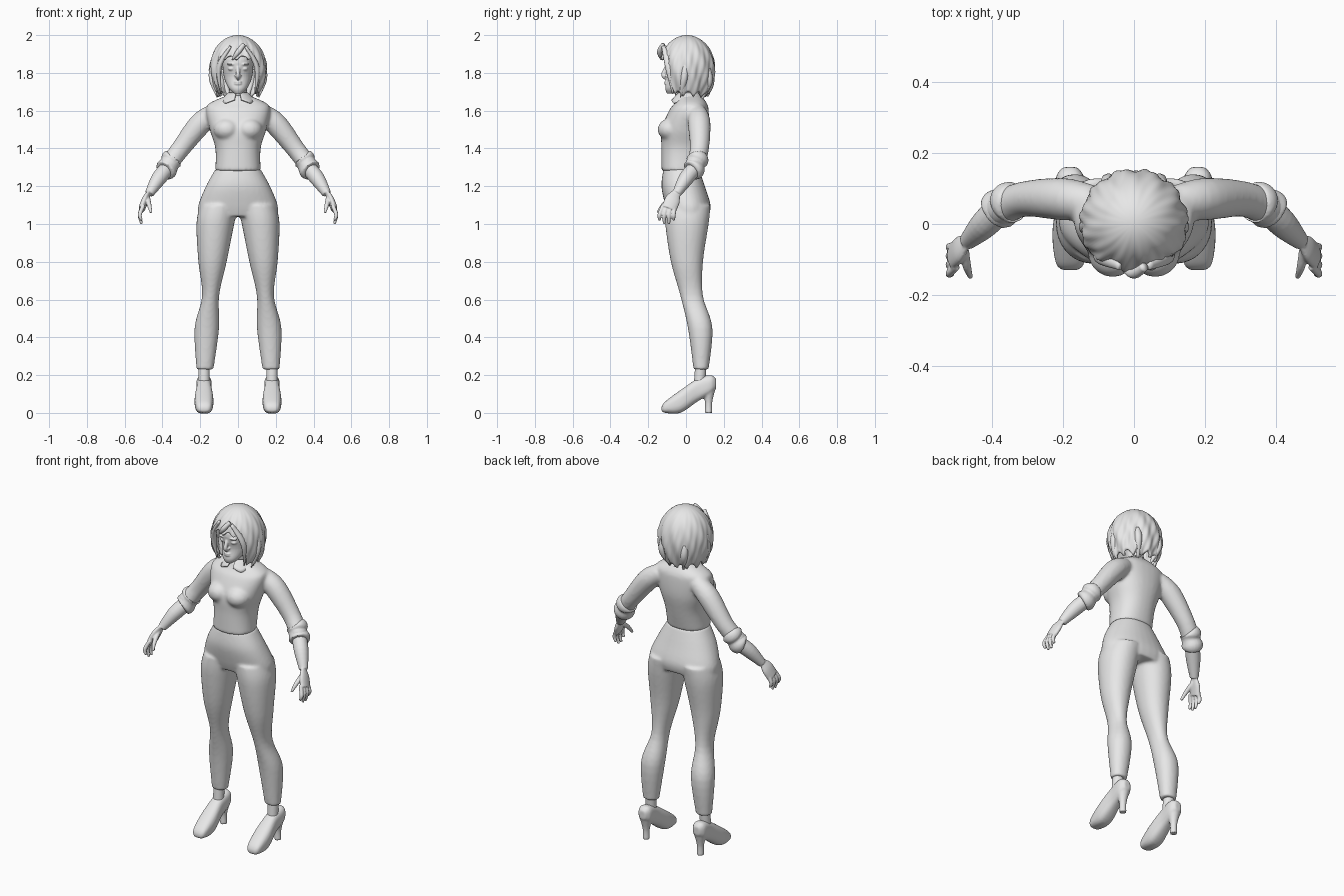
import bpy, bmesh, math
from mathutils import Vector, Matrix

if "Cube" in bpy.data.objects:
    bpy.data.objects.remove(bpy.data.objects["Cube"])

GREY = (.8, .8, .8, 1)
grey = bpy.data.materials.new("plain_grey")
grey.use_nodes = True
grey.diffuse_color = GREY
grey.node_tree.nodes["Principled BSDF"].inputs["Base Color"].default_value = GREY
SIDES = {"left": 1, "right": -1}


def resample(rows, steps=5):
    """Smooth Catmull-Rom interpolation through tuples of numbers."""
    smooth_rows = []
    last = len(rows) - 1
    for i in range(last):
        near = zip(rows[max(i - 1, 0)], rows[i], rows[i + 1], rows[min(i + 2, last)])
        near = list(near)
        for step in range(steps):
            t = step / steps
            smooth_rows.append([b + t / 2 * (c - a + t * (2*a - 5*b + 4*c - d + t * (3*b - a - 3*c + d)))
                                for a, b, c, d in near])
    return smooth_rows + [list(rows[last])]


def loft(bm, rings, power=2, sides=32):
    """Skin over rings of (centre, axis a, axis b), capped at both ends."""
    def bend(value):
        return math.copysign(abs(value) ** (2 / power), value)

    loops = []
    angles = [math.tau * i / sides for i in range(sides)]
    for centre, a, b in rings:
        loops.append([bm.verts.new(centre + a * bend(math.cos(t)) + b * bend(math.sin(t))) for t in angles])
    faces = [bm.faces.new(loops[0]), bm.faces.new(loops[-1])]
    for lower, upper in zip(loops, loops[1:]):
        for i in range(sides):
            j = (i + 1) % sides
            faces.append(bm.faces.new((lower[i], lower[j], upper[j], upper[i])))
    bmesh.ops.recalc_face_normals(bm, faces=faces)


def stack(bm, rows, power=2, side=1):
    """Level rings from (z, inner x, outer x, front y, back y)."""
    loft(bm, [(Vector((side * (inner + outer) / 2, (front + back) / 2, z)),
               Vector(((outer - inner) / 2, 0, 0)),
               Vector((0, (back - front) / 2, 0)))
              for z, inner, outer, front, back in resample(rows)], power)


def body(bm, rows, power):
    """Symmetrical level rings from (z, half width, front y, back y)."""
    stack(bm, [(z, -width, width, front, back) for z, width, front, back in rows], power)


def tube(bm, points, side=1, flat=1):
    """Round tube through (x, y, z, radius); flat thins it across x."""
    rows = resample(points)
    rings = []
    for i, (x, y, z, radius) in enumerate(rows):
        before, after = rows[max(i - 1, 0)], rows[min(i + 1, len(rows) - 1)]
        along = Vector(after[:3]) - Vector(before[:3])
        along.x *= side
        along.normalize()
        a = along.cross(Vector((1, 0, 0))).normalized()
        b = along.cross(a)
        rings.append((Vector((side * x, y, z)), a * radius, b * radius * flat))
    loft(bm, rings, sides=20)


def blob(bm, centre, size):
    matrix = Matrix.Translation(centre) @ Matrix.Diagonal((*size, 1))
    bmesh.ops.create_uvsphere(bm, u_segments=24, v_segments=14, radius=1, matrix=matrix)


def finish(name, bm, voxel=0, smooth=4):
    """Turn a bmesh into an object; voxel fuses its volumes into one skin."""
    mesh = bpy.data.meshes.new(name)
    bm.to_mesh(mesh)
    bm.free()
    mesh.materials.append(grey)
    mesh.shade_smooth()
    part = bpy.data.objects.new(name, mesh)
    bpy.context.collection.objects.link(part)
    if voxel:
        fuse = part.modifiers.new("fuse", "REMESH")
        fuse.mode, fuse.voxel_size, fuse.use_smooth_shade = "VOXEL", voxel, True
        soften = part.modifiers.new("soften", "SMOOTH")
        soften.factor, soften.iterations = .5, smooth
    return part


def sheet(name, surface, columns, rows, thickness):
    """Cloth-like sheet from surface(u, v), thickened inward."""
    bm = bmesh.new()
    grid = [[bm.verts.new(surface(i / columns, j / rows)) for j in range(rows + 1)]
            for i in range(columns + 1)]
    for left, right in zip(grid, grid[1:]):
        for j in range(rows):
            bm.faces.new((left[j], left[j + 1], right[j + 1], right[j]))
    bmesh.ops.remove_doubles(bm, verts=bm.verts, dist=.0002)
    solid = finish(name, bm).modifiers.new("thickness", "SOLIDIFY")
    solid.thickness, solid.offset = thickness, -1


# Trousers: pelvis and two legs
bm = bmesh.new()
body(bm, [(1.04, .21, -.09, .12), (1.1, .21, -.11, .13), (1.2, .17, -.13, .1), (1.29, .12, -.12, .07)], 2.2)
for side in SIDES.values():
    stack(bm, [(.23, .13, .22, .04, .12), (.45, .1, .23, .01, .14), (.62, .1, .19, -.03, .09),
               (.8, .06, .21, -.08, .09), (1, .02, .22, -.11, .12), (1.1, 0, .2, -.11, .13)], 2.1, side)
finish("trousers", bm, .009, 5)

# Sweater: chest, bust and sleeves
bm = bmesh.new()
body(bm, [(1.28, .12, -.13, .07), (1.4, .12, -.13, .1), (1.5, .15, -.13, .12),
          (1.6, .17, -.09, .12), (1.64, .15, -.06, .11), (1.68, .06, -.04, .08)], 2.3)
for side in SIDES.values():
    blob(bm, (side * .06, -.08, 1.5), (.07, .07, .06))
    tube(bm, [(.12, .06, 1.59, .05), (.2, .07, 1.53, .06), (.31, .07, 1.39, .05), (.38, .04, 1.3, .05)], side)
finish("sweater", bm, .009, 6)

for label, side in SIDES.items():
    # Rolled cuff with two folds
    bm = bmesh.new()
    tube(bm, [(.34, .06, 1.35, .05), (.35, .06, 1.34, .06), (.36, .05, 1.32, .05),
              (.38, .04, 1.29, .06), (.39, .03, 1.28, .05)], side)
    finish(label + "_cuff", bm, .006, 3)

    # Forearm, palm, four fanned fingers and thumb
    bm = bmesh.new()
    tube(bm, [(.37, .05, 1.3, .04), (.42, 0, 1.24, .04), (.47, -.05, 1.16, .024)], side)
    tube(bm, [(.47, -.05, 1.17, .02), (.49, -.07, 1.13, .04), (.51, -.09, 1.08, .04)], side, .45)
    for finger in range(4):
        base = -.12 + .02 * finger
        tip = -.14 + .025 * finger
        low = .99 + .02 * abs(finger - 1.5)
        tube(bm, [(.5, base, 1.1, .011), (.52, tip, 1.05, .011), (.51, tip, low, .007)], side)
    tube(bm, [(.48, -.07, 1.14, .015), (.47, -.12, 1.1, .012), (.46, -.15, 1.06, .007)], side)
    finish(label + "_arm", bm, .004, 3)

    # Ankle
    bm = bmesh.new()
    tube(bm, [(.18, .08, .27, .03), (.18, .07, .13, .03)], side)
    finish(label + "_ankle", bm)

    # Pump from toe to back (y, bottom, top, half width), with its heel post
    bm = bmesh.new()
    pump = [(-.13, .01, .03, .02), (-.11, 0, .06, .04), (-.03, 0, .12, .05),
            (.06, .06, .18, .04), (.13, .1, .2, .04), (.16, .13, .18, .02)]
    loft(bm, [(Vector((side * .18, y, (bottom + top) / 2)),
               Vector((width, 0, 0)),
               Vector((0, 0, (top - bottom) / 2)))
              for y, bottom, top, width in resample(pump)], 2.7)
    tube(bm, [(.18, .12, .14, .04), (.18, .12, .06, .02), (.18, .12, 0, .02)], side)
    finish(label + "_shoe", bm, .006, 3)

# Head on a neck, with nose, lips, brows, eyes and nostrils
bm = bmesh.new()
body(bm, [(1.69, .02, -.1, -.06), (1.72, .05, -.11, 0), (1.78, .075, -.1, .08),
          (1.87, .08, -.11, .1), (1.96, .05, -.05, .06)], 2.1)
tube(bm, [(0, .03, 1.62, .05), (0, 0, 1.76, .045)])
tube(bm, [(0, -.1, 1.84, .008), (0, -.12, 1.79, .012), (0, -.1, 1.77, .01)])
for lip in (1.742, 1.752):
    blob(bm, (0, -.105, lip), (.02, .009, .006))
for side in SIDES.values():
    blob(bm, (side * .034, -.1, 1.846), (.026, .013, .006))
    blob(bm, (side * .034, -.09, 1.822), (.019, .016, .011))
    blob(bm, (side * .012, -.108, 1.784), (.008, .008, .006))
finish("head", bm, .004, 3)


def collar(u, v):
    """Folded band open at the throat, dropping to a point on each side."""
    turn = math.radians(12 + 336 * u)
    point = max(0, 1 - abs(abs(math.pi - turn) - 2.4) / .7)
    radius = .053 + v * (.03 + .02 * point)
    return (radius * math.sin(turn), .01 - radius * math.cos(turn), 1.695 - v * (.03 + .025 * point))


sheet("collar", collar, 48, 4, .006)


def hair(u, v):
    """Wavy bob: dome on top, tucked in below, cut short over the face."""
    turn = math.tau * u
    off_front = math.degrees(math.acos(math.cos(turn)))
    curtain = min(max((off_front - 43) / 14, 0), 1)
    jag = abs(math.sin(turn * 6.5 + .4))
    fringe_end, curtain_end = 1.87 + .02 * jag, 1.67 + .03 * jag
    end = fringe_end + (curtain_end - fringe_end) * curtain
    z = 2 - (2 - end) * v ** 1.7
    rise = z - 1.82
    size = math.sqrt(max(0, 1 - (rise / .18) ** 2)) if rise > 0 else 1 - 12 * rise ** 2
    size *= 1 + v * (.035 * math.sin(11 * turn + 25 * z) + .02 * math.sin(23 * turn - 40 * z))
    return (.15 * size * math.sin(turn), .005 - .148 * size * math.cos(turn), z)


sheet("hair", hair, 120, 36, .014)

# Loose locks framing the face, over the forehead and at the nape
bm = bmesh.new()
for side in SIDES.values():
    tube(bm, [(.04, -.12, 1.94, .01), (.1, -.09, 1.83, .02), (.09, -.07, 1.69, .004)], side, .7)
    tube(bm, [(.13, 0, 1.86, .015), (.14, -.01, 1.77, .018), (.11, -.03, 1.67, .003)], side, .8)
    tube(bm, [(.07, .11, 1.82, .02), (.07, .12, 1.75, .02), (.04, .08, 1.65, .003)], side)
tube(bm, [(.03, -.12, 1.95, .012), (0, -.14, 1.91, .014), (-.03, -.13, 1.87, .004)])
finish("hair_locks", bm)
